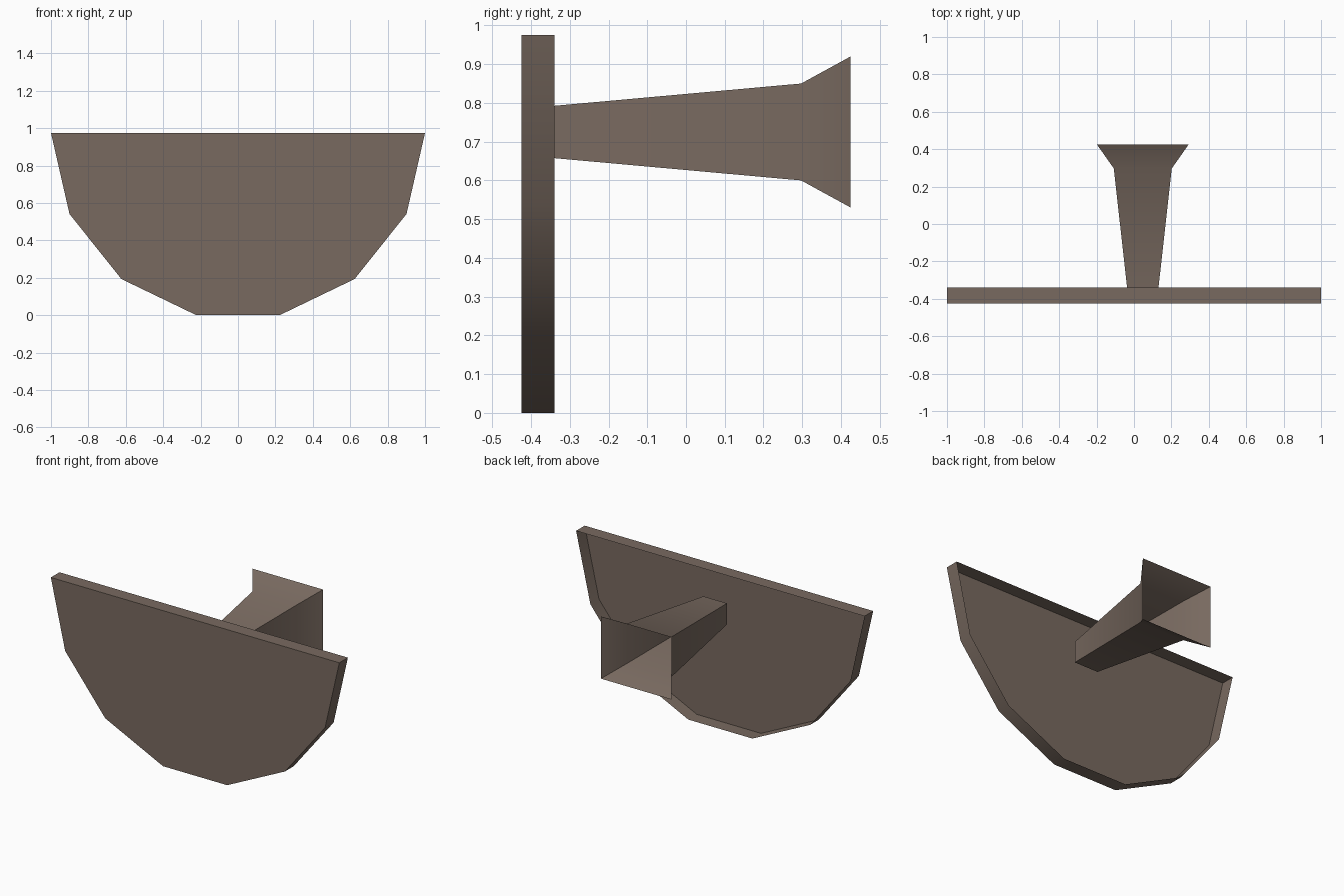
import bpy, bmesh, math

if "Cube" in bpy.data.objects:
    bpy.data.objects.remove(bpy.data.objects["Cube"])

mat = bpy.data.materials.new("dull brown")
mat.diffuse_color = (0.19, 0.144, 0.117, 1)
mat.use_nodes = True
mat.node_tree.nodes["Principled BSDF"].inputs["Base Color"].default_value = mat.diffuse_color


def make_object(name, bm, smooth_angle=40):
    mesh = bpy.data.meshes.new(name)
    bm.to_mesh(mesh)
    bm.free()
    mesh.materials.append(mat)
    ob = bpy.data.objects.new(name, mesh)
    bpy.context.collection.objects.link(ob)
    bpy.ops.object.select_all(action='DESELECT')
    ob.select_set(True)
    bpy.context.view_layer.objects.active = ob
    bpy.ops.object.shade_smooth_by_angle(angle=math.radians(smooth_angle))
    return ob


# Half-round tray: lower half of a 14-sided disc with a rim, open at the back
FRONT, BACK, TOP = -0.425, -0.34, 0.975
bm = bmesh.new()
front, back = [[bm.verts.new((math.cos(math.pi * i / 7), y,
                              TOP - math.sin(math.pi * i / 7)))
                for i in range(8)] for y in (FRONT, BACK)]
bm.faces.new(front)
for i in range(8):
    j = (i + 1) % 8
    bm.faces.new((front[i], back[i], back[j], front[j]))
bmesh.ops.recalc_face_normals(bm, faces=bm.faces)
make_object("half_round_tray", bm)

# Hollow rectangular handle, open and flared at the far end
# each section: y, half width, half height
CX, CZ = 0.047, 0.725
sections = [(-0.357, 0.082, 0.066), (0.297, 0.155, 0.125), (0.425, 0.245, 0.195)]
bm = bmesh.new()
rings = [[bm.verts.new((CX + sx * w, y, CZ + sz * h))
          for sx, sz in ((-1, -1), (1, -1), (1, 1), (-1, 1))]
         for y, w, h in sections]
for a, b in zip(rings, rings[1:]):
    for i in range(4):
        j = (i + 1) % 4
        bm.faces.new((a[i], a[j], b[j], b[i]))
make_object("flared_handle", bm)
